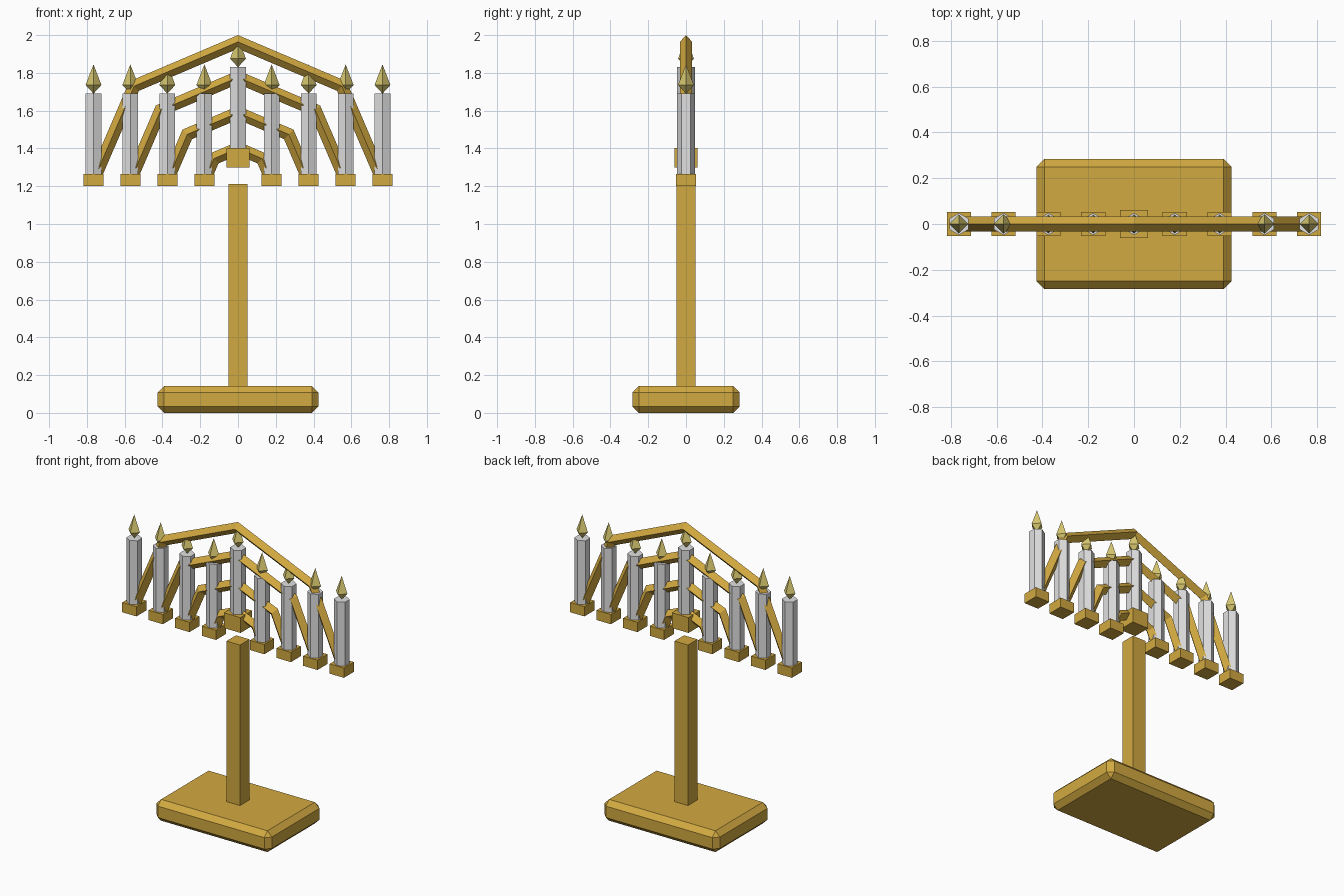
import bpy, bmesh, math
from mathutils import Vector

if "Cube" in bpy.data.objects:
    bpy.data.objects.remove(bpy.data.objects["Cube"], do_unlink=True)


def material(name, rgb):
    m = bpy.data.materials.new(name)
    m.use_nodes = True
    m.diffuse_color = (*rgb, 1)
    m.node_tree.nodes["Principled BSDF"].inputs["Base Color"].default_value = (*rgb, 1)
    return m


gold = material("gold", (0.65, 0.40, 0.052))
wax = material("pale wax", (0.75, 0.75, 0.75))
fire = material("flame yellow", (0.68, 0.57, 0.16))


def finish(name, bm, mat):
    bmesh.ops.recalc_face_normals(bm, faces=bm.faces[:])
    me = bpy.data.meshes.new(name)
    bm.to_mesh(me)
    bm.free()
    me.materials.append(mat)
    ob = bpy.data.objects.new(name, me)
    bpy.context.collection.objects.link(ob)
    return ob


def box(name, x, z0, z1, sx, sy, mat, bevel=0):
    bm = bmesh.new()
    bmesh.ops.create_cube(bm, size=1)
    bmesh.ops.scale(bm, vec=(sx, sy, z1 - z0), verts=bm.verts[:])
    bmesh.ops.translate(bm, vec=(x, 0, (z0 + z1) / 2), verts=bm.verts[:])
    if bevel:
        bmesh.ops.bevel(bm, geom=bm.edges[:], offset=bevel, segments=1, affect='EDGES')
    return finish(name, bm, mat)


def turned(name, x, profile, sides, mat):
    """Stack of rings (radius, z) whose first corner points along +y."""
    bm = bmesh.new()
    rings = []
    for r, z in profile:
        n = sides if r else 1
        rings.append([bm.verts.new((x + r * math.sin(math.tau * i / sides),
                                    r * math.cos(math.tau * i / sides), z))
                      for i in range(n)])
    for a, b in zip(rings, rings[1:]):
        for i in range(sides):
            j = (i + 1) % sides
            corners = [a[i % len(a)], a[j % len(a)], b[j % len(b)], b[i % len(b)]]
            bm.faces.new(list(dict.fromkeys(corners)))
    for ring in (rings[0], rings[-1]):
        if len(ring) > 1:
            bm.faces.new(ring)
    return finish(name, bm, mat)


def diamond_bar(name, points, r, mat):
    """Mitred bar of diamond section along a path in the xz plane."""
    pts = [Vector((x, 0, z)) for x, z in points]
    dirs = [(b - a).normalized() for a, b in zip(pts, pts[1:])]
    side = Vector((0, r, 0))
    bm = bmesh.new()
    rings = []
    for i, p in enumerate(pts):
        d0, d1 = dirs[max(i - 1, 0)], dirs[min(i, len(dirs) - 1)]
        t = (d0 + d1).normalized()
        up = Vector((-t.z, 0, t.x)) * (r / t.dot(d0))
        rings.append([bm.verts.new(p + o) for o in (up, side, -up, -side)])
    for a, b in zip(rings, rings[1:]):
        for i in range(4):
            j = (i + 1) % 4
            bm.faces.new((a[i], a[j], b[j], b[i]))
    bm.faces.new(rings[0])
    bm.faces.new(rings[-1])
    return finish(name, bm, mat)


def candle(label, x, z0, z1):
    turned(label + "_candle", x, [(0.048, z0), (0.048, z1)], 6, wax)
    turned(label + "_flame", x, [(0, z1), (0.042, z1 + 0.046), (0, z1 + 0.155)], 4, fire)


# Base and post
box("base", 0, 0, 0.142, 0.85, 0.566, gold, bevel=0.033)
box("post", 0, 0.142, 1.212, 0.1, 0.1, gold)

# Raised centre candle
box("centre_cup", 0, 1.30, 1.402, 0.122, 0.122, gold)
candle("centre", 0, 1.402, 1.83)

# Four nested arms, each carrying a cup and candle at both ends
foot, outer = 1.23, 0.765
for n, reach in enumerate((0.765, 0.57, 0.374, 0.178), 1):
    k = reach / outer
    right = [(-reach, foot), (-0.55 * k, foot + 0.50 * k)]
    left = [(-x, z) for x, z in reversed(right)]
    diamond_bar(f"arm_{n}", right + [(0, foot + 0.734 * k)] + left, 0.033, gold)
    for side, s in (("left", 1), ("right", -1)):
        box(f"{side}_cup_{n}", s * reach, 1.2, 1.265, 0.105, 0.105, gold)
        candle(f"{side}_{n}", s * reach, 1.265, 1.69)
